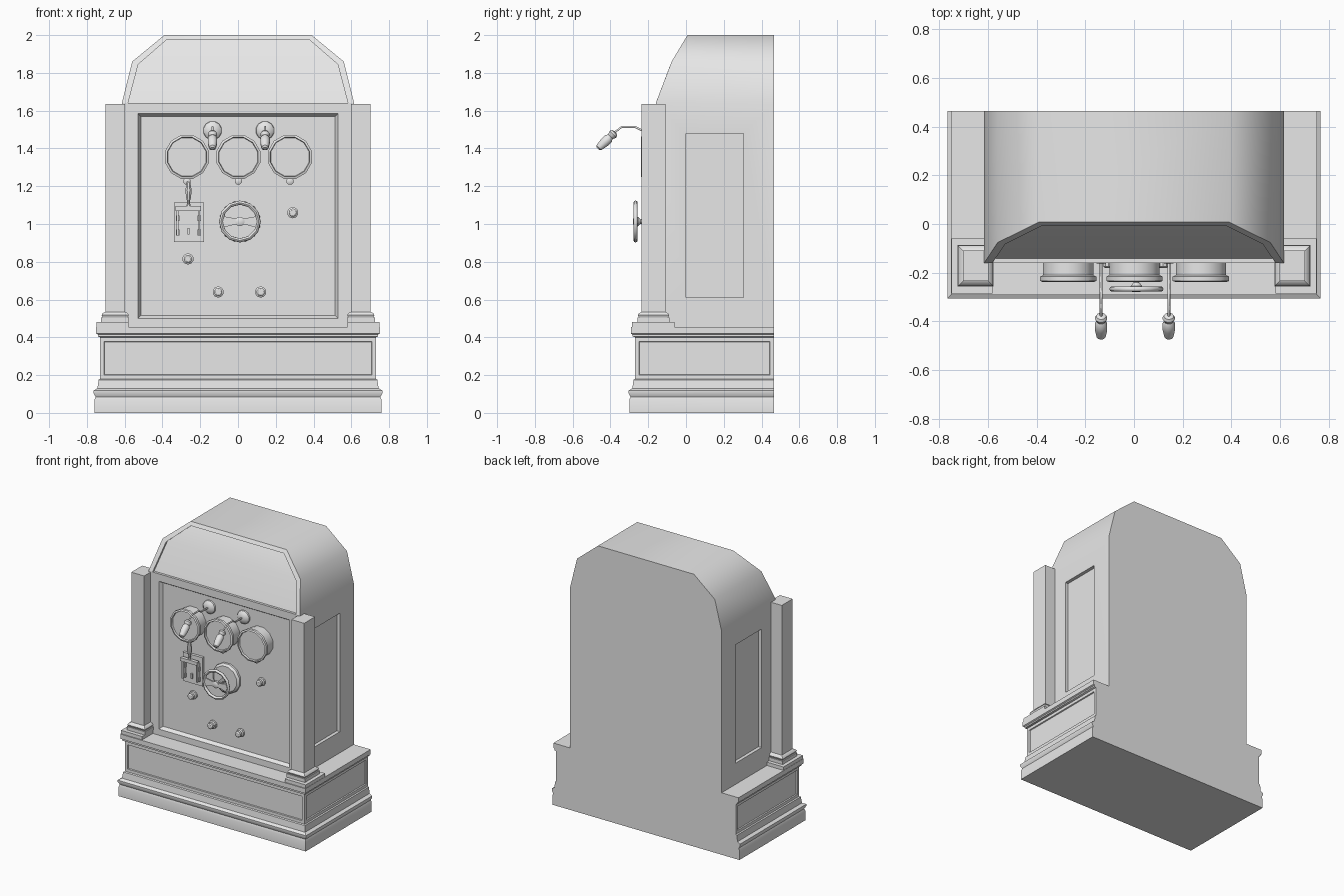
import bpy, bmesh
from math import sin, cos, pi, radians
from mathutils import Vector

if "Cube" in bpy.data.objects:
    bpy.data.objects.remove(bpy.data.objects["Cube"], do_unlink=True)

grey = bpy.data.materials.new("light grey")
grey.use_nodes = True
grey.diffuse_color = (0.8, 0.8, 0.8, 1)
grey.node_tree.nodes["Principled BSDF"].inputs["Base Color"].default_value = (0.8, 0.8, 0.8, 1)

BACK, FRONT, PANEL = 0.465, -0.16, -0.135


def finish(name, bm, angle=35):
    bmesh.ops.remove_doubles(bm, verts=bm.verts, dist=0.0001)
    bmesh.ops.recalc_face_normals(bm, faces=bm.faces)
    me = bpy.data.meshes.new(name)
    bm.to_mesh(me)
    bm.free()
    ob = bpy.data.objects.new(name, me)
    bpy.context.collection.objects.link(ob)
    me.materials.append(grey)
    bpy.ops.object.select_all(action="DESELECT")
    ob.select_set(True)
    bpy.context.view_layer.objects.active = ob
    bpy.ops.object.shade_smooth_by_angle(angle=radians(angle))
    return ob


def face(bm, pts):
    return bm.faces.new([bm.verts.new(p) for p in pts])


def skin(rings):
    """Closed solid through rings of points, capped at both ends."""
    bm = bmesh.new()
    loops = [[bm.verts.new(p) for p in r] for r in rings]
    for a, b in zip(loops, loops[1:]):
        for i in range(len(a)):
            j = (i + 1) % len(a)
            bm.faces.new((a[i], a[j], b[j], b[i]))
    bm.faces.new(loops[0])
    bm.faces.new(loops[-1])
    bmesh.ops.recalc_face_normals(bm, faces=bm.faces)
    return bm


def rect(x0, x1, y0, y1, z):
    return [(x0, y0, z), (x1, y0, z), (x1, y1, z), (x0, y1, z)]


def box(name, x0, x1, y0, y1, z0, z1):
    return finish(name, skin([rect(x0, x1, y0, y1, z) for z in (z0, z1)]))


def turned(name, x, z, profile, n=12):
    """Round part about a front-to-back axis; profile is (y, radius)."""
    rings = [[(x + r * cos((i + .5) * 2 * pi / n), y, z + r * sin((i + .5) * 2 * pi / n))
              for i in range(n)] for y, r in profile]
    return finish(name, skin(rings))


def recess(bm, f, limits, bevel, depth):
    """Sink a panel into a face; limits gives (low, high) per axis."""
    bmesh.ops.inset_individual(bm, faces=[f], thickness=0.02)
    for v in f.verts:
        for axis, (lo, hi) in limits.items():
            v.co[axis] = lo if abs(v.co[axis] - lo) < abs(v.co[axis] - hi) else hi
    if bevel:
        bmesh.ops.inset_individual(bm, faces=[f], thickness=bevel, depth=-depth)
    else:
        shift = -f.normal * depth
        new = bmesh.ops.extrude_discrete_faces(bm, faces=[f])["faces"][0]
        bmesh.ops.translate(bm, verts=new.verts, vec=shift)


# Moulded base with shallow panels on three sides
profile = [(.03, 0), (.03, .07), (.024, .085), (.035, .105), (.035, .118), (.014, .13),
           (.008, .175), (0, .18), (0, .4), (.012, .405), (.012, .415), (.022, .42), (.022, .455)]
bm = skin([rect(-.73 - o, .73 + o, -.27 - o, BACK, z) for o, z in profile])
sides = [f for f in bm.faces if .25 < f.calc_center_median().z < .33 and f.normal.y < .5]
bmesh.ops.inset_individual(bm, faces=sides, thickness=0.03)
bmesh.ops.inset_individual(bm, faces=sides, thickness=0.004, depth=-0.008)
finish("base", bm)

# Cabinet: chamfered hood leaning back, with recessed brow, front and side panels
outer = [(.615, 1.64), (.56, 1.86), (.39, 2.0)]
inner = [(.582, 1.64), (.528, 1.845), (.378, 1.975)]


def lean(z):
    return FRONT + (z - 1.64) * .38 if z < 1.86 else -.076 + (z - 1.86) * .6


def arch(half, y_of):
    pts = half + [(-x, z) for x, z in reversed(half)]
    return [Vector((x, y_of(z), z)) for x, z in pts]


bm = bmesh.new()
rim = arch(outer, lean)
lip = arch(inner, lean)
sunk = arch(inner, lambda z: lean(z) + .018)
back = arch(outer, lambda z: BACK)
for a, b in ((back, rim), (rim, lip), (lip, sunk)):
    for i in range(5):
        face(bm, (a[i], a[i + 1], b[i + 1], b[i]))
for i in range(2):
    face(bm, (sunk[i], sunk[i + 1], sunk[4 - i], sunk[5 - i]))
face(bm, (lip[0], sunk[0], sunk[5], lip[5]))
w, floor = .615, .455
face(bm, back + [(-w, BACK, floor), (w, BACK, floor)])
face(bm, rect(-w, w, FRONT, BACK, floor))
front = face(bm, [(-w, FRONT, floor), (w, FRONT, floor), (w, FRONT, 1.64), (-w, FRONT, 1.64)])
cheeks = [face(bm, [(s * w, y, z) for y, z in
                    ((FRONT, floor), (BACK, floor), (BACK, 1.64), (FRONT, 1.64))][::s])
          for s in (1, -1)]
bm.normal_update()
recess(bm, front, {0: (-.53, .53), 2: (.5, 1.585)}, .022, FRONT * -1 + PANEL)
for f in cheeks:
    recess(bm, f, {1: (0, .305), 2: (.61, 1.48)}, 0, .025)
finish("cabinet", bm, 45)

# Corner columns on stepped feet
steps = [(.48, .022), (.505, .022), (.505, .014), (.518, .02), (.528, .014), (.535, 0), (1.635, 0)]
for s, side in ((1, "left"), (-1, "right")):
    cx, cy = s * .65, -.172
    box(side + "_column_pad", min(s * .58, s * .75), max(s * .58, s * .75), -.285, -.06, .455, .48)
    finish(side + "_column", skin([rect(cx - .052 - o, cx + .052 + o, cy - .063 - o,
                                        cy + .063 + o, z) for z, o in steps]))

# Three gauges with small adjusters beneath
for i, x in enumerate((-.27, .002, .275)):
    turned(f"gauge_{i + 1}", x, 1.355, [(PANEL, .107), (-.21, .107), (-.216, .12), (-.234, .12),
                                        (-.238, .108), (-.226, .105)])
    turned(f"gauge_adjuster_{i + 1}", x, 1.227, [(PANEL, .02), (-.185, .02), (-.19, .012)], 8)

# Two curved levers with domed sockets and turned grips
for x, side in ((-.135, "right"), (.143, "left")):
    turned(side + "_lever_socket", x, 1.495, [(PANEL, .05), (-.145, .048), (-.158, .034), (-.163, .012)])
    cu = bpy.data.curves.new(side + "_lever_rod", "CURVE")
    cu.dimensions = "3D"
    cu.bevel_depth = .006
    cu.bevel_resolution = 1
    sp = cu.splines.new("POLY")
    path = [(PANEL, 1.495), (-.235, 1.497), (-.27, 1.514), (-.34, 1.514), (-.385, 1.48)]
    sp.points.add(len(path) - 1)
    for p, (y, z) in zip(sp.points, path):
        p.co = (x, y, z, 1)
    cu.materials.append(grey)
    bpy.context.collection.objects.link(bpy.data.objects.new(side + "_lever_rod", cu))
    grip = turned(side + "_lever_grip", 0, 0, [(.005, .008), (0, .02), (-.012, .026), (-.026, .02),
                  (-.03, .017), (-.045, .026), (-.075, .026), (-.115, .019), (-.122, .01)])
    grip.location = (x, -.378, 1.483)
    grip.rotation_euler.x = .76

# Hand wheel on a round backplate
wx, wz = .01, 1.013
turned("wheel_backplate", wx, wz, [(PANEL, .11), (-.15, .11), (-.163, .095)])
turned("wheel_shaft", wx, wz, [(-.16, .018), (-.24, .012), (-.255, .025), (-.275, .025), (-.28, .015)], 10)
bpy.ops.mesh.primitive_torus_add(major_radius=.1, minor_radius=.011, major_segments=12,
                                 minor_segments=8, location=(wx, -.267, wz),
                                 rotation=(pi / 2, 0, 0))
wheel = bpy.context.object
wheel.name = "wheel_rim"
wheel.data.materials.append(grey)
bpy.ops.object.shade_smooth_by_angle(angle=radians(46))
for s, side in ((1, "left"), (-1, "right")):
    outline = [(0, -.014), (.045, -.02), (.098, -.035), (.098, .03), (.045, .02), (0, .014)]
    finish(side + "_wheel_spoke", skin([[(wx + s * x, y, wz + z) for x, z in outline]
                                        for y in (-.273, -.261)]))

# Knife switch: plate, two blades, cross bar and upright handle
box("switch_plate", -.34, -.18, -.155, PANEL, .905, 1.115)
for x in (-.32, -.205):
    box("switch_blade", x - .005, x + .005, -.19, -.155, .94, 1.07)
    for z in (.955, 1.03):
        box("switch_clip", x - .009, x + .009, -.172, -.155, z - .015, z + .015)
box("switch_bar", -.33, -.195, -.2, -.175, 1.07, 1.095)
box("switch_fuse", -.268, -.256, -.168, -.155, .945, .98)
turned_grip = turned("switch_handle", 0, 0, [(0, .012), (-.03, .008), (-.05, .014), (-.09, .018),
                                             (-.135, .009)], 8)
turned_grip.location = (-.262, -.188, 1.09)
turned_grip.rotation_euler.x = -pi / 2

# Push buttons
for i, (x, z) in enumerate(((.29, 1.06), (-.265, .815), (-.105, .64), (.12, .64))):
    turned(f"button_{i + 1}", x, z, [(PANEL, .03), (-.15, .03), (-.155, .022), (-.175, .022), (-.18, .015)], 10)
